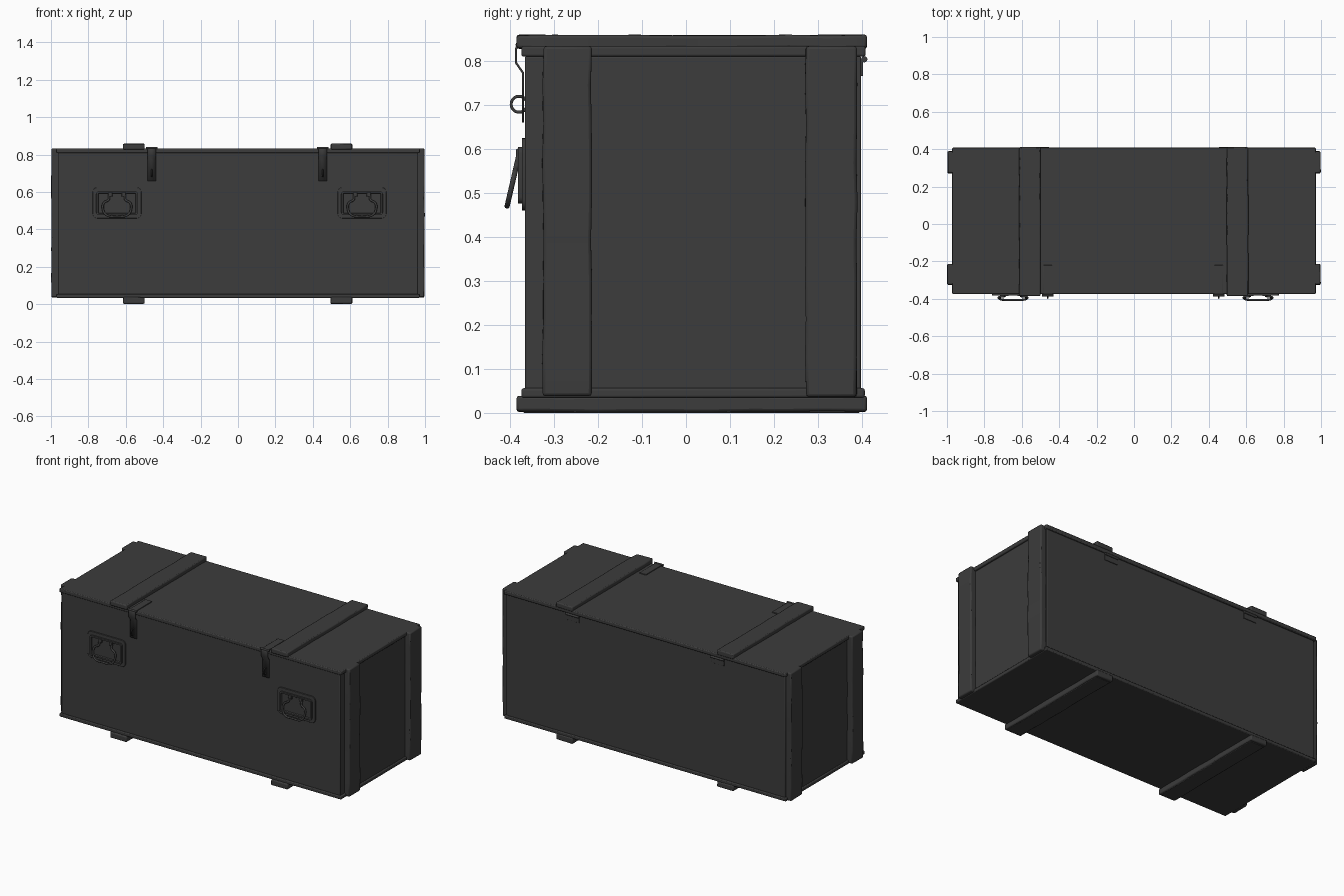
import bpy, bmesh, math, random
from mathutils import Vector

if "Cube" in bpy.data.objects:
    bpy.data.objects.remove(bpy.data.objects["Cube"])

random.seed(4)
dark = bpy.data.materials.new("dark_paint")
dark.diffuse_color = (0.045, 0.045, 0.045, 1)
dark.use_nodes = True
dark.node_tree.nodes["Principled BSDF"].inputs["Base Color"].default_value = dark.diffuse_color


def finish(name, bm, bevel=0.0, segments=2):
    bmesh.ops.recalc_face_normals(bm, faces=bm.faces)
    mesh = bpy.data.meshes.new(name)
    bm.to_mesh(mesh)
    bm.free()
    obj = bpy.data.objects.new(name, mesh)
    bpy.context.collection.objects.link(obj)
    mesh.materials.append(dark)
    if bevel:
        mod = obj.modifiers.new("bevel", 'BEVEL')
        mod.width, mod.segments = bevel, segments
        mod.limit_method, mod.angle_limit = 'ANGLE', math.radians(40)
    bpy.ops.object.select_all(action='DESELECT')
    obj.select_set(True)
    bpy.context.view_layer.objects.active = obj
    bpy.ops.object.shade_smooth_by_angle(angle=math.radians(35))
    return obj


def box(name, x, y, z, bevel=0.003, wear=0.0):
    """Box from (min, max) ranges; wear cuts it lengthwise and nudges the cuts."""
    bm = bmesh.new()
    bmesh.ops.create_cube(bm, size=1)
    lo = Vector((x[0], y[0], z[0]))
    size = Vector((x[1], y[1], z[1])) - lo
    for v in bm.verts:
        v.co = Vector(lo[i] + (v.co[i] + 0.5) * size[i] for i in range(3))
    if wear:
        axis = max(range(3), key=lambda i: size[i])
        for k in range(1, 9):
            normal = Vector((0, 0, 0))
            normal[axis] = 1
            bmesh.ops.bisect_plane(bm, geom=bm.verts[:] + bm.edges[:] + bm.faces[:],
                                   plane_co=lo + size * (k / 9), plane_no=normal)
        for v in bm.verts:
            v.co += Vector(random.uniform(-wear, wear) if i != axis else 0 for i in range(3))
    return finish(name, bm, bevel)


def rounded_rect(w, h, r, steps=4):
    pts = []
    for cx, cz, a0 in ((1, 1, 0), (-1, 1, 90), (-1, -1, 180), (1, -1, 270)):
        for k in range(steps + 1):
            a = math.radians(a0 + 90 * k / steps)
            pts.append((cx * (w / 2 - r) + r * math.cos(a), cz * (h / 2 - r) + r * math.sin(a)))
    return pts


def plate(name, cx, cz, y0, y1, w, h, r, rim=0.0):
    """Rounded plate facing -y; a rim insets the face and sinks it back."""
    bm = bmesh.new()
    back = bm.faces.new([bm.verts.new((cx + px, y0, cz + pz)) for px, pz in rounded_rect(w, h, r)])
    geom = bmesh.ops.extrude_face_region(bm, geom=[back])["geom"]
    for v in geom:
        if isinstance(v, bmesh.types.BMVert):
            v.co.y = y1
    front = next(f for f in geom if isinstance(f, bmesh.types.BMFace))
    bmesh.ops.recalc_face_normals(bm, faces=bm.faces)
    if rim:
        bmesh.ops.inset_region(bm, faces=[front], thickness=rim)
        bmesh.ops.inset_region(bm, faces=[front], thickness=0.003, depth=-0.008)
    return finish(name, bm, 0.0015, 2)


def rod(name, pts, radius, closed=False):
    """Round bar along a smooth path."""
    curve = bpy.data.curves.new(name, 'CURVE')
    curve.dimensions = '3D'
    curve.bevel_depth, curve.bevel_resolution = radius, 3
    curve.resolution_u, curve.use_fill_caps = 6, True
    s = curve.splines.new('BEZIER')
    s.bezier_points.add(len(pts) - 1)
    for p, co in zip(s.bezier_points, pts):
        p.co = co
        p.handle_left_type = p.handle_right_type = 'AUTO'
    s.use_cyclic_u = closed
    curve.materials.append(dark)
    obj = bpy.data.objects.new(name, curve)
    bpy.context.collection.objects.link(obj)
    return obj


def strap(name, cx, w, path, thick):
    """Bent flat strip following a (y, z) path, thickened outwards."""
    bm = bmesh.new()
    rows = [[bm.verts.new((cx + s * w / 2, y, z)) for s in (-1, 1)] for y, z in path]
    for a, b in zip(rows, rows[1:]):
        bm.faces.new((a[0], a[1], b[1], b[0]))
    obj = finish(name, bm)
    mod = obj.modifiers.new("thickness", 'SOLIDIFY')
    mod.thickness, mod.offset = thick, 0
    return obj


def pin(name, cx, y, z, length, r):
    bm = bmesh.new()
    bmesh.ops.create_cone(bm, cap_ends=True, segments=14, radius1=r, radius2=r, depth=length)
    for v in bm.verts:
        v.co = Vector((v.co.z + cx, v.co.x + y, v.co.y + z))
    return finish(name, bm)


# Chest body, floor board and lid
box("chest_body", (-0.962, 0.962), (-0.366, 0.398), (0.045, 0.81), 0.004)
box("floor_board", (-0.972, 0.972), (-0.374, 0.406), (0.034, 0.056), 0.005)
box("lid", (-0.972, 0.972), (-0.374, 0.408), (0.809, 0.833), 0.005)

# Cross battens above and below
for side, c in (("left", -0.557), ("right", 0.553)):
    box("top_batten_" + side, (c - 0.057, c + 0.057), (-0.385, 0.411), (0.828, 0.858), 0.006, 0.0015)
    box("bottom_batten_" + side, (c - 0.057, c + 0.057), (-0.385, 0.411), (0.003, 0.038), 0.006, 0.0015)
    box("foot_pad_" + side, (c - 0.05, c + 0.05), (-0.37, 0.395), (0.0, 0.01), 0.003)

# Upright battens on both ends
for side, s in (("left", -1), ("right", 1)):
    xr = tuple(sorted((s * 0.955, s * 0.997)))
    box("end_batten_front_" + side, xr, (-0.325, -0.215), (0.038, 0.833), 0.007, 0.002)
    box("end_batten_back_" + side, xr, (0.272, 0.388), (0.036, 0.833), 0.007, 0.002)

# Latches: lid leaf, knuckle, bent hasp, staple ring
for side, c in (("left", -0.461), ("right", 0.453)):
    box("latch_leaf_" + side, (c - 0.023, c + 0.023), (-0.383, -0.22), (0.830, 0.838), 0.0015)
    pin("latch_knuckle_" + side, c, -0.381, 0.836, 0.06, 0.006)
    strap("latch_hasp_" + side, c, 0.046,
          [(-0.382, 0.838), (-0.386, 0.826), (-0.386, 0.795), (-0.370, 0.772), (-0.370, 0.66)], 0.005)
    ring = [(c, -0.379 + 0.018 * math.cos(a), 0.701 + 0.018 * math.sin(a))
            for a in (k * math.pi / 4 for k in range(8))]
    rod("latch_staple_" + side, ring, 0.0035, closed=True)

# Carrying handles: back plate, recessed dish, pivot lugs, hanging bail
bail = [(-0.026, 0.588), (-0.040, 0.585), (-0.044, 0.560), (-0.070, 0.542),
        (-0.076, 0.515), (-0.058, 0.478), (0.0, 0.471)]
bail += [(-x, z) for x, z in reversed(bail[:-1])]
for side, c in (("left", -0.647), ("right", 0.663)):
    plate("handle_plate_" + side, c, 0.542, -0.362, -0.373, 0.26, 0.165, 0.024)
    plate("handle_dish_" + side, c, 0.54, -0.370, -0.382, 0.222, 0.128, 0.014, rim=0.010)
    rod("handle_bail_" + side,
        [(c + x, -0.379 - (0.588 - z) * 0.23, z) for x, z in bail], 0.006)
    for s in (-1, 1):
        box("handle_lug_" + side, (c + s * 0.036 - 0.011, c + s * 0.036 + 0.011),
            (-0.386, -0.37), (0.575, 0.600), 0.003)

# Rear hinges under the lid edge
for side, c in (("left", -0.5), ("right", 0.5)):
    pin("hinge_knuckle_" + side, c, 0.405, 0.803, 0.09, 0.007)
    box("hinge_leaf_" + side, (c - 0.045, c + 0.045), (0.396, 0.402), (0.765, 0.805), 0.001)
